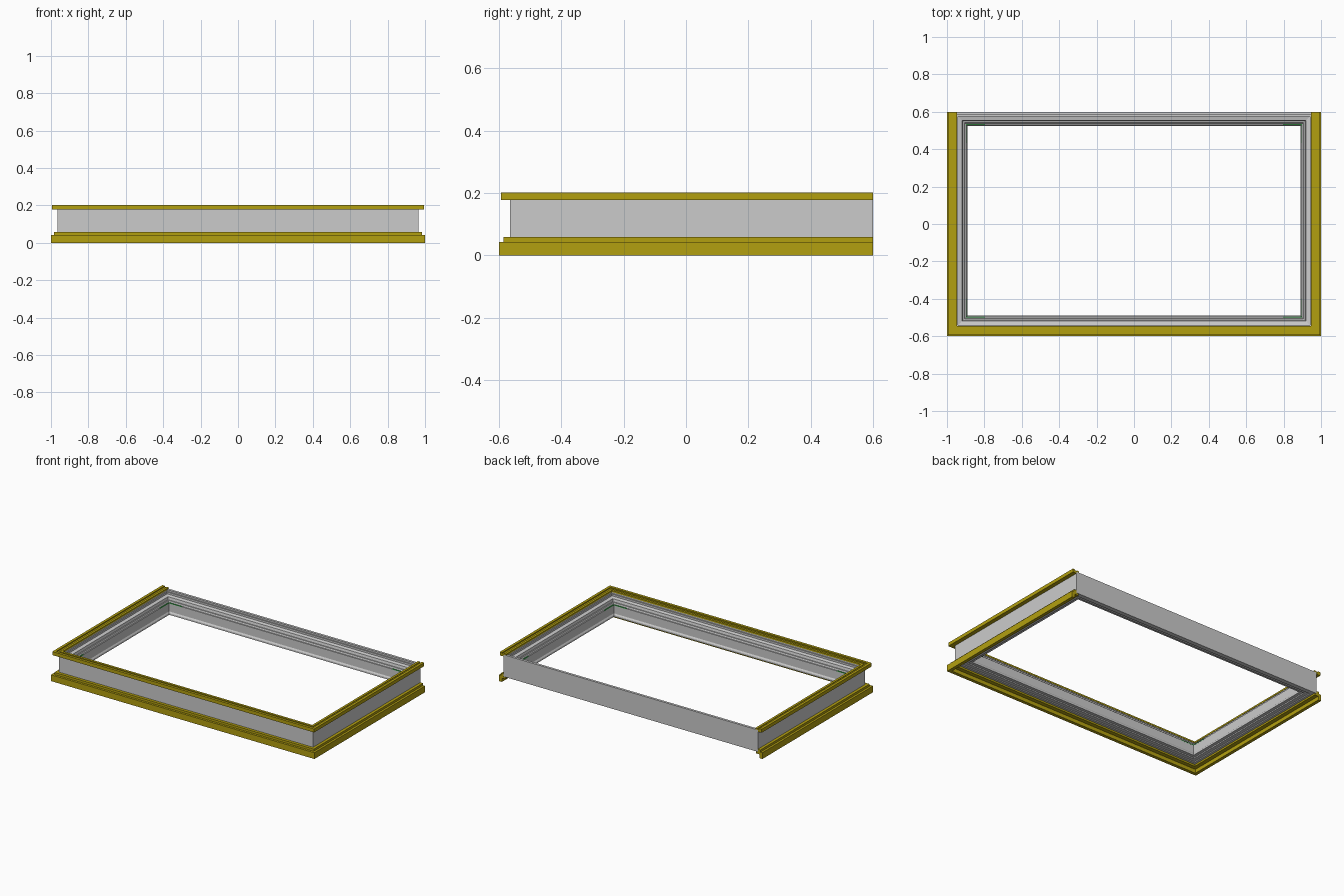
import bpy, bmesh

if "Cube" in bpy.data.objects:
    bpy.data.objects.remove(bpy.data.objects["Cube"])


def material(name, color):
    m = bpy.data.materials.new(name)
    m.diffuse_color = color
    m.use_nodes = True
    m.node_tree.nodes["Principled BSDF"].inputs["Base Color"].default_value = m.diffuse_color
    return m


gold = material("gold", (0.45, 0.35, 0.005, 1))
green = material("green", (0.05, 0.4, 0.08, 1))


def finish(name, bm, mat=None):
    bmesh.ops.recalc_face_normals(bm, faces=bm.faces)
    me = bpy.data.meshes.new(name)
    bm.to_mesh(me)
    bm.free()
    ob = bpy.data.objects.new(name, me)
    bpy.context.collection.objects.link(ob)
    if mat:
        me.materials.append(mat)
    return ob


def sweep(name, profile, x, front, back, closed, mat=None):
    """Sweep a closed (inset, z) profile round a rectangle with mitred corners.
    Open sweeps leave out the back side and end square at y = back."""
    bm = bmesh.new()
    k = 1 if closed else 0
    rings = []
    for sx, at_back in ((-1, True), (-1, False), (1, False), (1, True)):
        rings.append([bm.verts.new((sx * (x - d),
                                    back - k * d if at_back else front + d, z))
                      for d, z in profile])
    n = len(profile)
    for i in range(4 if closed else 3):
        a, b = rings[i], rings[(i + 1) % 4]
        for j in range(n):
            h = (j + 1) % n
            bm.faces.new((a[j], a[h], b[h], b[j]))
    if not closed:
        bm.faces.new(rings[0])
        bm.faces.new(rings[3])
    return finish(name, bm, mat)


# Grey frame: outer wall, stepped top, inner lip and stepped underside
wall = [(0, 0.04), (0, 0.19), (0.017, 0.19), (0.017, 0.178), (0.024, 0.178),
        (0.024, 0.165), (0.046, 0.16), (0.05, 0.142), (0.058, 0.142),
        (0.062, 0.132), (0.07, 0.132), (0.07, 0.075), (0.076, 0.066),
        (0.076, 0.055), (0.055, 0.055), (0.055, 0.047), (0.03, 0.047),
        (0.03, 0.04)]
sweep("wall_frame", wall, 0.965, -0.565, 0.6, True)

# Gold mouldings on the front and both sides
base = [(0, 0), (0, 0.043), (0.015, 0.043), (0.015, 0.058), (0.0355, 0.058),
        (0.0355, 0.038), (0.05, 0.038), (0.05, 0.026), (0.022, 0.026),
        (0.022, 0)]
sweep("base_moulding", base, 1.0, -0.6, 0.6, False, gold)

rim = [(0.006, 0.178), (0.006, 0.202), (0.024, 0.202), (0.024, 0.195),
       (0.038, 0.195), (0.038, 0.199), (0.054, 0.199), (0.054, 0.188),
       (0.034, 0.188), (0.034, 0.178)]
sweep("top_moulding", rim, 1.0, -0.6, 0.6, False, gold)

# Small green corner strips lying on the inner lip
bm = bmesh.new()
for sx in (-1, 1):
    for y, sy in ((-0.497, -1), (0.532, 1)):
        for cx, cy, w, h in ((0.847, y, 0.1, 0.005),
                             (0.897, y - sy * 0.05, 0.005, 0.1)):
            vs = bmesh.ops.create_cube(bm, size=1)["verts"]
            bmesh.ops.scale(bm, vec=(w, h, 0.006), verts=vs)
            bmesh.ops.translate(bm, vec=(sx * cx, cy, 0.132), verts=vs)
finish("corner_strips", bm, green)
